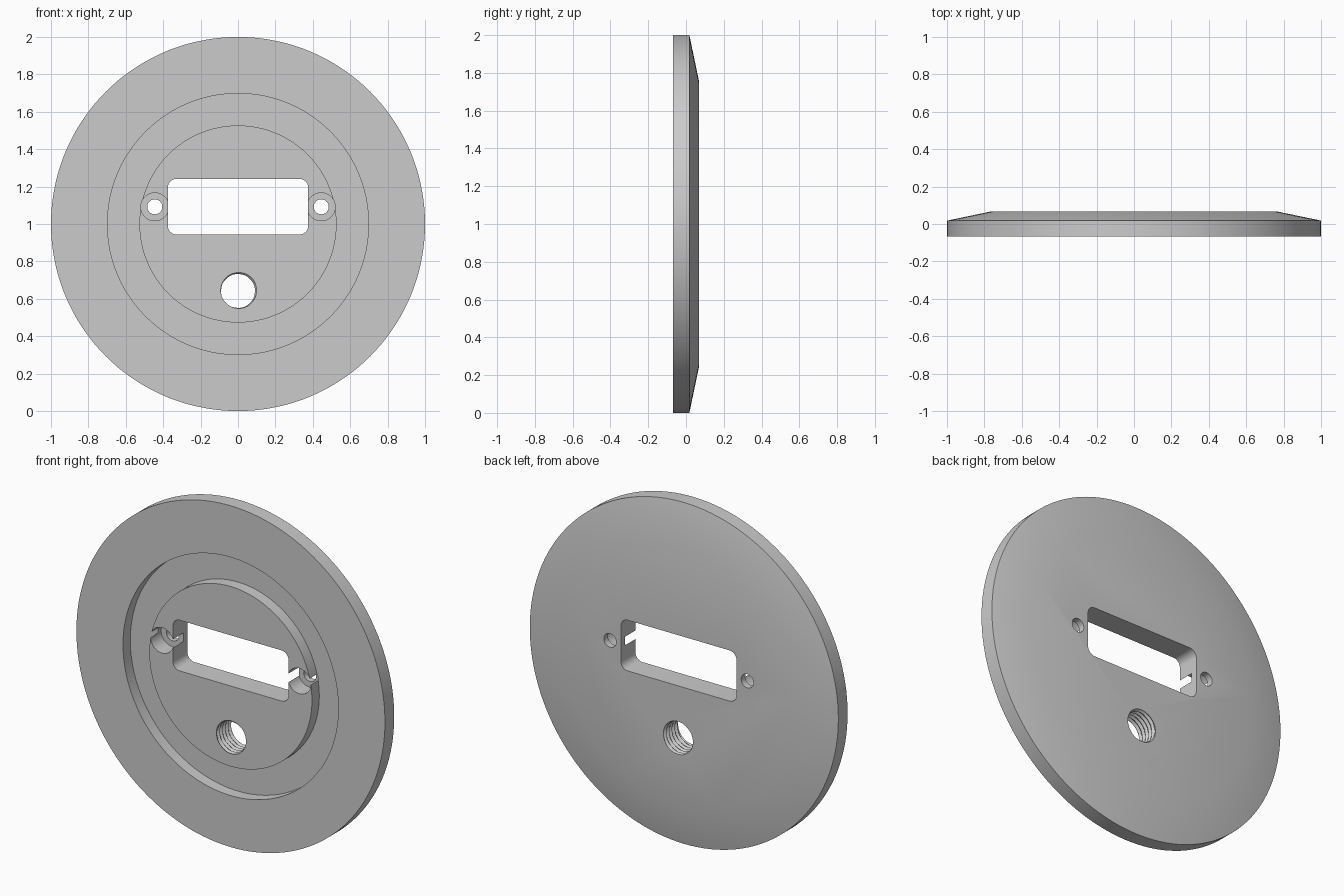
import bpy, bmesh
from math import sin, cos, pi, radians

if "Cube" in bpy.data.objects:
    bpy.data.objects.remove(bpy.data.objects["Cube"])

FRONT, BACK, EDGE, GROOVE, SEAT = -0.068, 0.068, 0.018, 0.0, 0.03
MID = 1.0  # height of the disc centre

grey = bpy.data.materials.new("grey_metal")
grey.use_nodes = True
grey.diffuse_color = (0.6, 0.6, 0.6, 1)
grey.node_tree.nodes["Principled BSDF"].inputs["Base Color"].default_value = (0.6, 0.6, 0.6, 1)


def loft(name, rings):
    """Closed solid through equal-length rings of points, capped at both ends."""
    bm = bmesh.new()
    loops = [[bm.verts.new(p) for p in ring] for ring in rings]
    n = len(loops[0])
    for a, b in zip(loops, loops[1:]):
        for i in range(n):
            j = (i + 1) % n
            bm.faces.new((a[i], a[j], b[j], b[i]))
    bm.faces.new(loops[0])
    bm.faces.new(loops[-1])
    bmesh.ops.recalc_face_normals(bm, faces=bm.faces)
    mesh = bpy.data.meshes.new(name)
    bm.to_mesh(mesh)
    bm.free()
    mesh.materials.append(grey)
    obj = bpy.data.objects.new(name, mesh)
    bpy.context.collection.objects.link(obj)
    return obj


def turned(name, profile, x=0, z=MID, n=48):
    """Round solid along y from (radius, y) pairs."""
    return loft(name, [[(x + r * cos(2 * pi * i / n), y, z + r * sin(2 * pi * i / n))
                        for i in range(n)] for r, y in profile])


def cut(target, cutter):
    mod = target.modifiers.new("cut", "BOOLEAN")
    mod.operation, mod.solver, mod.object = "DIFFERENCE", "EXACT", cutter
    bpy.context.view_layer.objects.active = target
    bpy.ops.object.modifier_apply(modifier=mod.name)
    bpy.data.objects.remove(cutter)


# Disc with bevelled back and a ring groove around a flush central boss
disc = turned("disc_plate", [(0.527, GROOVE), (0.527, FRONT)][::-1]
              + [(0.698, GROOVE), (0.698, FRONT), (1, FRONT), (1, EDGE), (0.76, BACK)], n=144)

# Rounded rectangular window
hw, z0, z1, r = 0.375, 0.944, 1.241, 0.045
corners = [(hw - r, z1 - r, 0), (r - hw, z1 - r, 90), (r - hw, z0 + r, 180), (hw - r, z0 + r, 270)]
outline = [(cx + r * cos(radians(a + k * 15)), cz + r * sin(radians(a + k * 15)))
           for cx, cz, a in corners for k in range(7)]
cut(disc, loft("window_cutter", [[(x, y, z) for x, z in outline] for y in (-0.2, 0.2)]))

# Counterbored screw holes on both sides of the window
for side in (-1, 1):
    cut(disc, turned("screw_cutter", [(0.0745, -0.2), (0.0745, SEAT), (0.04, SEAT), (0.04, 0.2)],
                     x=side * 0.445, z=1.092))

# Threaded hole: helical ridges on the cutter wall
PITCH, ROWS, N = 0.026, 8, 40


def thread_point(y, i):
    phase = (y / PITCH + i / N) % 1
    rad = 0.09 + 0.012 * (1 - abs(2 * phase - 1))
    a = 2 * pi * i / N
    return (rad * cos(a), y, 0.642 + rad * sin(a))


ys = [-0.081 + k * PITCH / ROWS for k in range(51)]
cut(disc, loft("thread_cutter", [[thread_point(y, i) for i in range(N)] for y in ys]))

# Smooth round walls, crisp edges
bpy.ops.object.select_all(action="DESELECT")
disc.select_set(True)
bpy.context.view_layer.objects.active = disc
bpy.ops.object.shade_smooth_by_angle(angle=radians(30))
